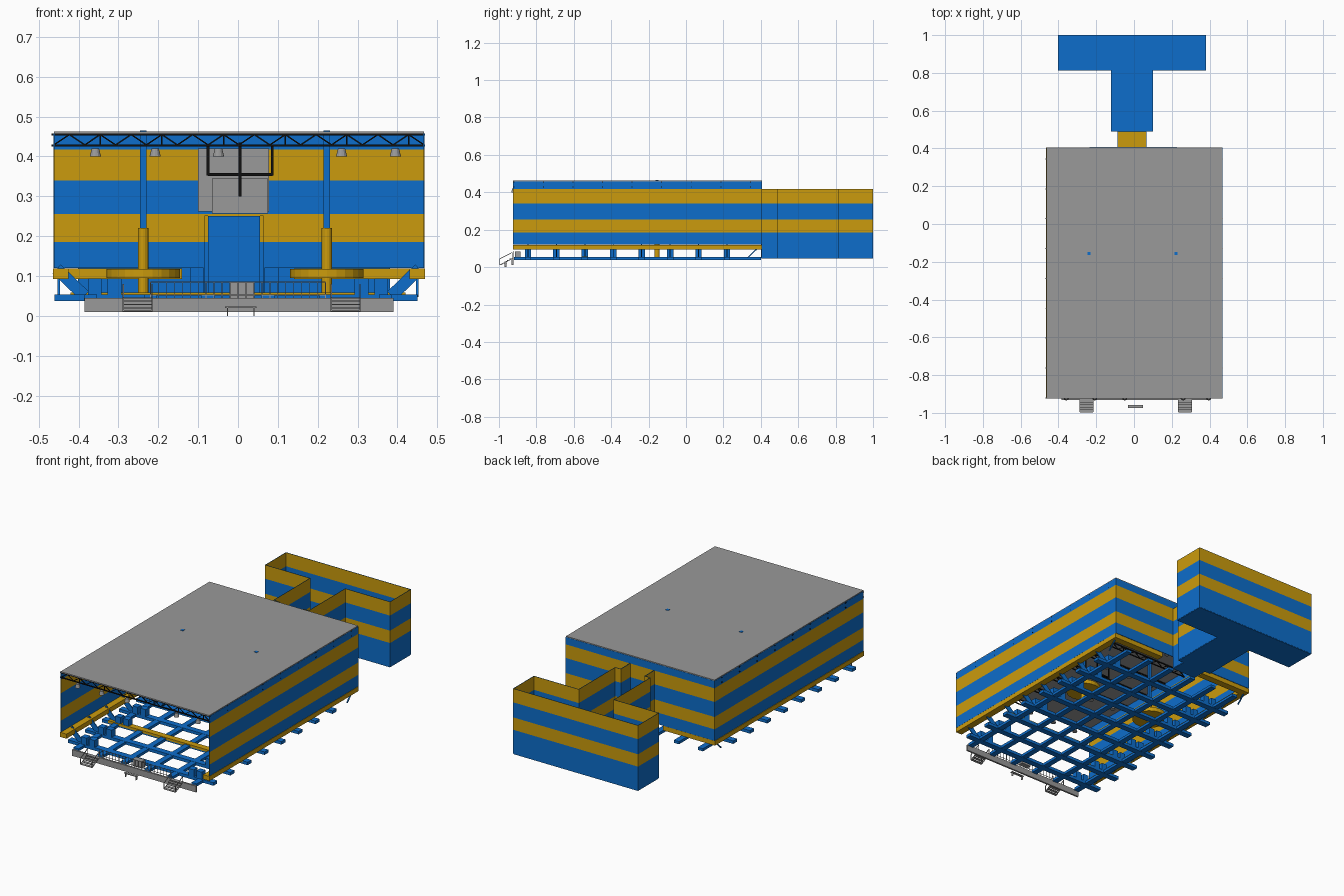
import bpy, bmesh, math
from mathutils import Vector, Matrix

if "Cube" in bpy.data.objects:
    bpy.data.objects.remove(bpy.data.objects["Cube"])


def material(name, rgb):
    m = bpy.data.materials.new(name)
    m.use_nodes = True
    m.diffuse_color = (*rgb, 1)
    m.node_tree.nodes["Principled BSDF"].inputs["Base Color"].default_value = (*rgb, 1)
    return m


BLUE = material("blue", (0.004, 0.155, 0.6))
YELLOW = material("yellow", (0.6, 0.33, 0.004))
GREY = material("grey", (0.32, 0.32, 0.32))
BLACK = material("black", (0.005, 0.005, 0.005))


def finish(name, bm, *mats):
    me = bpy.data.meshes.new(name)
    bm.to_mesh(me)
    bm.free()
    for m in mats:
        me.materials.append(m)
    ob = bpy.data.objects.new(name, me)
    bpy.context.collection.objects.link(ob)
    return ob


def add_box(bm, x0, x1, y0, y1, z0, z1):
    mat = Matrix.Translation(((x0 + x1) / 2, (y0 + y1) / 2, (z0 + z1) / 2))
    bmesh.ops.create_cube(bm, size=1, matrix=mat @ Matrix.Diagonal((x1 - x0, y1 - y0, z1 - z0, 1)))


def boxes(name, mat, *dims):
    bm = bmesh.new()
    for d in dims:
        add_box(bm, *d)
    return finish(name, bm, mat)


def bars(name, mat, segments, wide, thick=None):
    """Straight bars between pairs of points."""
    bm = bmesh.new()
    for a, b in segments:
        a, b = Vector(a), Vector(b)
        d = b - a
        rot = d.to_track_quat('Z', 'Y').to_matrix().to_4x4()
        bmesh.ops.create_cube(bm, size=1, matrix=Matrix.Translation((a + b) / 2) @ rot
                              @ Matrix.Diagonal((wide, thick or wide, d.length, 1)))
    return finish(name, bm, mat)


def rounds(name, mat, spots, r0, r1, z0, z1, sides=16):
    bm = bmesh.new()
    for x, y in spots:
        bmesh.ops.create_cone(bm, cap_ends=True, segments=sides, radius1=r0, radius2=r1,
                              depth=z1 - z0, matrix=Matrix.Translation((x, y, (z0 + z1) / 2)))
    return finish(name, bm, mat)


def striped_wall(name, path, low, high):
    """Thin wall along a plan path, in alternating colour bands."""
    levels = [low] + [z for z in (0.185, 0.255, 0.34, 0.417) if low < z < high] + [high]
    bm = bmesh.new()
    for (xa, ya), (xb, yb) in zip(path, path[1:]):
        for z0, z1 in zip(levels, levels[1:]):
            f = bm.faces.new([bm.verts.new(p) for p in
                              ((xa, ya, z0), (xb, yb, z0), (xb, yb, z1), (xa, ya, z1))])
            mid = (z0 + z1) / 2
            f.material_index = int(0.185 < mid < 0.255 or 0.34 < mid < 0.417)
    bmesh.ops.remove_doubles(bm, verts=bm.verts, dist=0.0001)
    ob = finish(name, bm, BLUE, YELLOW)
    mod = ob.modifiers.new("thickness", 'SOLIDIFY')
    mod.thickness = 0.003
    mod.offset = 0


L, R, F, B = -0.462, 0.467, -0.925, 0.405

# Hall shell: side and back walls, door opening, roof
striped_wall("hall_left_wall", [(R, F), (R, B), (0.065, B)], 0.12, 0.458)
striped_wall("hall_right_wall", [(L, F), (L, B), (-0.085, B)], 0.12, 0.458)
striped_wall("wall_above_door", [(-0.085, B), (0.065, B)], 0.255, 0.458)
boxes("roof", GREY, (L, R, F, B, 0.458, 0.463))
boxes("door_curtain", BLUE, (-0.075, 0.055, 0.4, 0.404, 0.05, 0.25))
boxes("stage_balcony", GREY, (-0.1, 0.078, 0.385, 0.4, 0.262, 0.42),
      (-0.065, 0.075, 0.35, 0.386, 0.257, 0.345))

# Rear building: T-shaped open-topped rooms, floor and connecting passage
striped_wall("rear_rooms_wall", [(-0.085, 0.49), (-0.12, 0.49), (-0.12, 0.815), (-0.4, 0.815),
                                 (-0.4, 1), (0.38, 1), (0.38, 0.815), (0.1, 0.815),
                                 (0.1, 0.49), (0.065, 0.49)], 0.05, 0.418)
for side, x in (("right", -0.085), ("left", 0.065)):
    striped_wall("passage_wall_" + side, [(x, B), (x, 0.49)], 0.05, 0.418)
boxes("passage_roof", YELLOW, (-0.085, 0.065, B, 0.49, 0.25, 0.255))
boxes("rear_floor", BLUE, (-0.4, 0.38, 0.815, 1, 0.047, 0.052),
      (-0.12, 0.1, 0.49, 0.815, 0.047, 0.052), (-0.085, 0.065, B, 0.49, 0.047, 0.052))

# Yellow ledge below the walls
boxes("wall_ledge", YELLOW, (-0.465, -0.425, F, B, 0.093, 0.119), (0.43, 0.469, F, B, 0.093, 0.119),
      (-0.425, -0.14, 0.365, B, 0.093, 0.119), (0.14, 0.43, 0.365, B, 0.093, 0.119))

# Ground frame with posts and slanted braces
rows = [-0.845 + 0.152 * i for i in range(8)]
frame = [(-0.46, 0.45, y - 0.017, y + 0.017, 0.037, 0.054) for y in rows]
frame += [(x - 0.016, x + 0.016, -0.92, 0.4, 0.038, 0.053)
          for x in (-0.37, -0.22, -0.075, 0.075, 0.22, 0.37)]
boxes("ground_frame", BLUE, *frame)
boxes("frame_cross_beam", YELLOW, (-0.42, 0.42, -0.56, -0.525, 0.045, 0.058))
boxes("frame_posts", BLUE, *[(s * x - 0.017, s * x + 0.017, y - 0.017, y + 0.017, 0.05, 0.094)
                             for y in rows for s in (-1, 1) for x in (0.31, 0.36)])
bars("slanted_braces", BLUE, [((s * 0.455, y, 0.118), (s * 0.385, y, 0.05))
                              for y in rows for s in (-1, 1)], 0.005, 0.03)
bars("rear_braces", BLUE, [((s * 0.45, 0.4, 0.118), (s * 0.45, 0.33, 0.05)) for s in (-1, 1)], 0.006)

# Masts with sleeves and round platforms
masts = [(-0.238, -0.155), (0.223, -0.155)]
boxes("masts", BLUE, *[(x - 0.008, x + 0.008, y - 0.008, y + 0.008, 0.05, 0.465) for x, y in masts])
rounds("mast_sleeves", YELLOW, masts, 0.0135, 0.0135, 0.048, 0.22)
rounds("mast_platforms", YELLOW, masts, 0.092, 0.092, 0.095, 0.118, 24)

# Roof trusses: two chords, verticals and zigzag
truss_rows = [-0.92 + 0.158 * i for i in range(9)]
chords, web = [], []
bays = 12
step = (R - L) / bays
for y in truss_rows:
    chords += [((L - 0.006, y, z), (R + 0.002, y, z)) for z in (0.428, 0.4555)]
    for i in range(bays):
        x = L + step * i
        web += [((x, y, 0.429), (x + step / 2, y, 0.455)),
                ((x + step / 2, y, 0.455), (x + step, y, 0.429))]
        if i % 2:
            web.append(((x + step / 2, y, 0.429), (x + step / 2, y, 0.455)))
bars("truss_chords", BLACK, chords, 0.005)
bars("truss_web", BLACK, web, 0.0035)

# Hanging frame and lamps
bars("hanging_frame", BLACK, [((-0.075, -0.3, 0.355), (0.086, -0.3, 0.355)),
                              ((-0.075, -0.3, 0.352), (-0.075, -0.3, 0.428)),
                              ((0.086, -0.3, 0.352), (0.086, -0.3, 0.428)),
                              ((0.005, -0.3, 0.3), (0.005, -0.3, 0.435))], 0.007)
rounds("lamps", GREY, [(x, y) for x in (-0.358, -0.208, -0.049, 0.26, 0.395)
                       for y in truss_rows[::2]], 0.014, 0.009, 0.4, 0.42, 12)

# Front edge, steps, railing, desk and bench
boxes("front_skirt", GREY, (-0.385, 0.39, -0.932, -0.922, 0.01, 0.045))
stairs, rails = [], []
for x in (-0.252, 0.27):
    for i in range(5):
        z = 0.014 + 0.008 * i
        y = -0.997 + 0.013 * i
        stairs.append((x - 0.035, x + 0.035, y, y + 0.016, z - 0.003, z))
    for s in (-0.036, 0.036):
        rails.append(((x + s, -0.995, 0.012), (x + s, -0.93, 0.046)))
        rails.append(((x + s, -0.995, 0.045), (x + s, -0.93, 0.078)))
        rails += [((x + s, y, z), (x + s, y, z + 0.033)) for y, z in ((-0.995, 0.012), (-0.93, 0.045))]
boxes("front_steps", GREY, *stairs)
bars("step_rails", GREY, rails, 0.003)
fence = [((-0.22, -0.92, 0.085), (0.22, -0.92, 0.085)), ((-0.22, -0.92, 0.052), (0.22, -0.92, 0.052))]
fence += [((-0.22 + 0.02 * i, -0.92, 0.045), (-0.22 + 0.02 * i, -0.92, 0.085)) for i in range(23)]
bars("front_railing", GREY, fence, 0.002)
boxes("front_desk", GREY, (-0.02, 0.04, -0.915, -0.885, 0.045, 0.084))
boxes("bench_seat", GREY, (-0.033, 0.047, -0.973, -0.958, 0.02, 0.024))
bars("bench_legs", GREY, [((x, -0.965, 0), (x, -0.965, 0.021)) for x in (-0.026, 0.04)], 0.003, 0.012)
